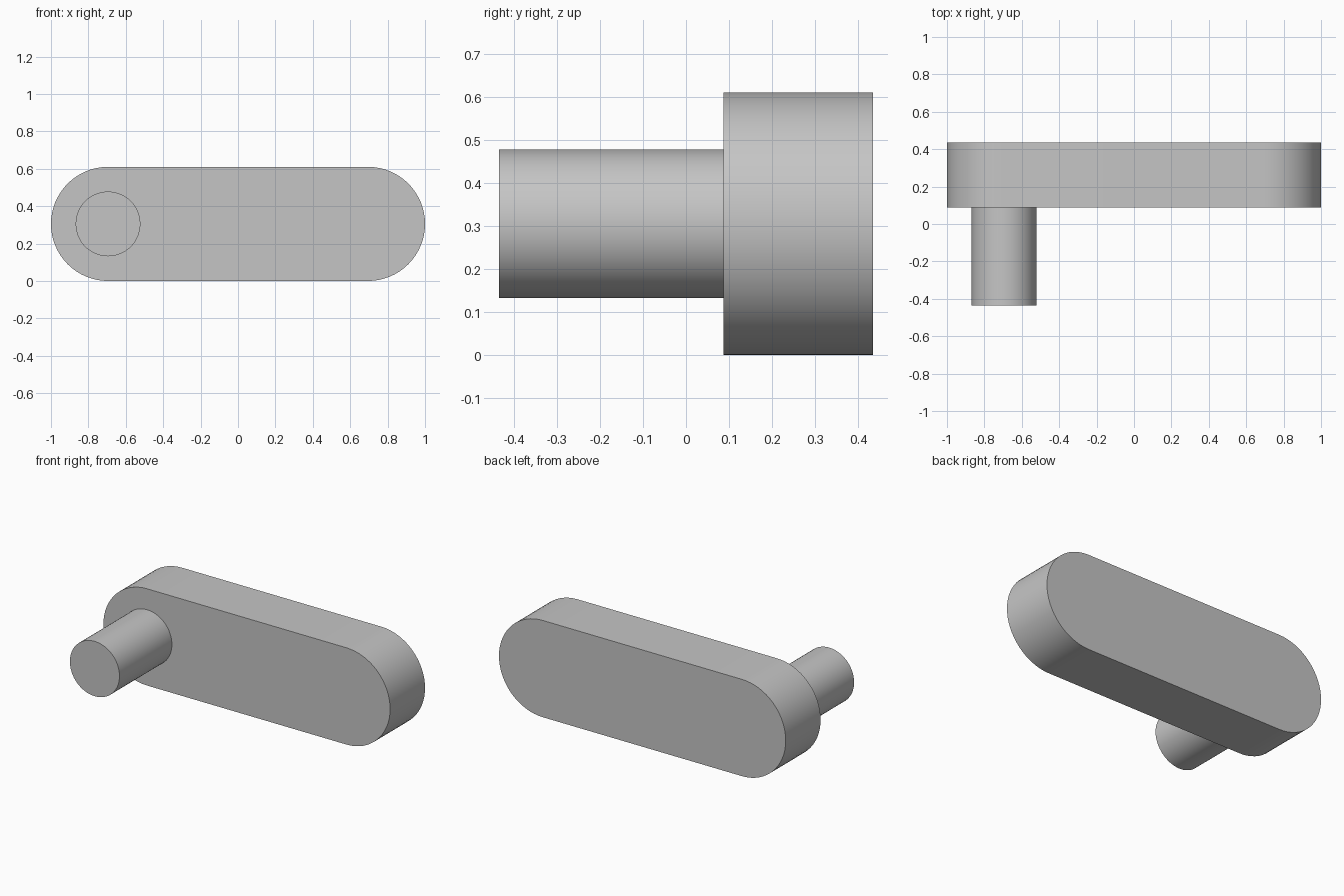
import bpy, bmesh
from math import pi, sin, cos, radians

cube = bpy.data.objects.get("Cube")
if cube:
    bpy.data.objects.remove(cube, do_unlink=True)

RADIUS = 0.305          # rounded ends of the arm
END_X = 1 - RADIUS      # centre of each rounded end
PIN_RADIUS = 0.173
FRONT, JOINT, BACK = -0.435, 0.087, 0.435

grey = bpy.data.materials.new("light grey")
grey.use_nodes = True
colour = (0.56, 0.56, 0.56, 1)
grey.diffuse_color = colour
grey.node_tree.nodes["Principled BSDF"].inputs["Base Color"].default_value = colour


def arc(x, radius, start, end, steps):
    """Points on an arc in the x-z plane, at the arm's mid height."""
    angles = [start + (end - start) * i / steps for i in range(steps + 1)]
    return [(x + radius * cos(a), RADIUS + radius * sin(a)) for a in angles]


def extrude_profile(name, profile, y0, y1):
    """Solid with the given x-z outline running from y0 to y1."""
    bm = bmesh.new()
    face = bm.faces.new([bm.verts.new((x, y0, z)) for x, z in profile])
    result = bmesh.ops.extrude_face_region(bm, geom=[face], use_keep_orig=True)
    moved = [v for v in result["geom"] if isinstance(v, bmesh.types.BMVert)]
    bmesh.ops.translate(bm, verts=moved, vec=(0, y1 - y0, 0))
    bmesh.ops.recalc_face_normals(bm, faces=bm.faces)
    mesh = bpy.data.meshes.new(name)
    bm.to_mesh(mesh)
    bm.free()
    mesh.materials.append(grey)
    obj = bpy.data.objects.new(name, mesh)
    bpy.context.collection.objects.link(obj)
    bpy.ops.object.select_all(action="DESELECT")
    obj.select_set(True)
    bpy.context.view_layer.objects.active = obj
    bpy.ops.object.shade_smooth_by_angle(angle=radians(30))
    return obj


# Flat arm with fully rounded ends
arm_outline = (arc(END_X, RADIUS, -pi / 2, pi / 2, 32)
               + arc(-END_X, RADIUS, pi / 2, 3 * pi / 2, 32))
extrude_profile("arm", arm_outline, JOINT, BACK)

# Round pin standing out of the front, concentric with the right end
extrude_profile("pin", arc(-END_X, PIN_RADIUS, 0, 2 * pi, 64)[:-1], FRONT, JOINT)
